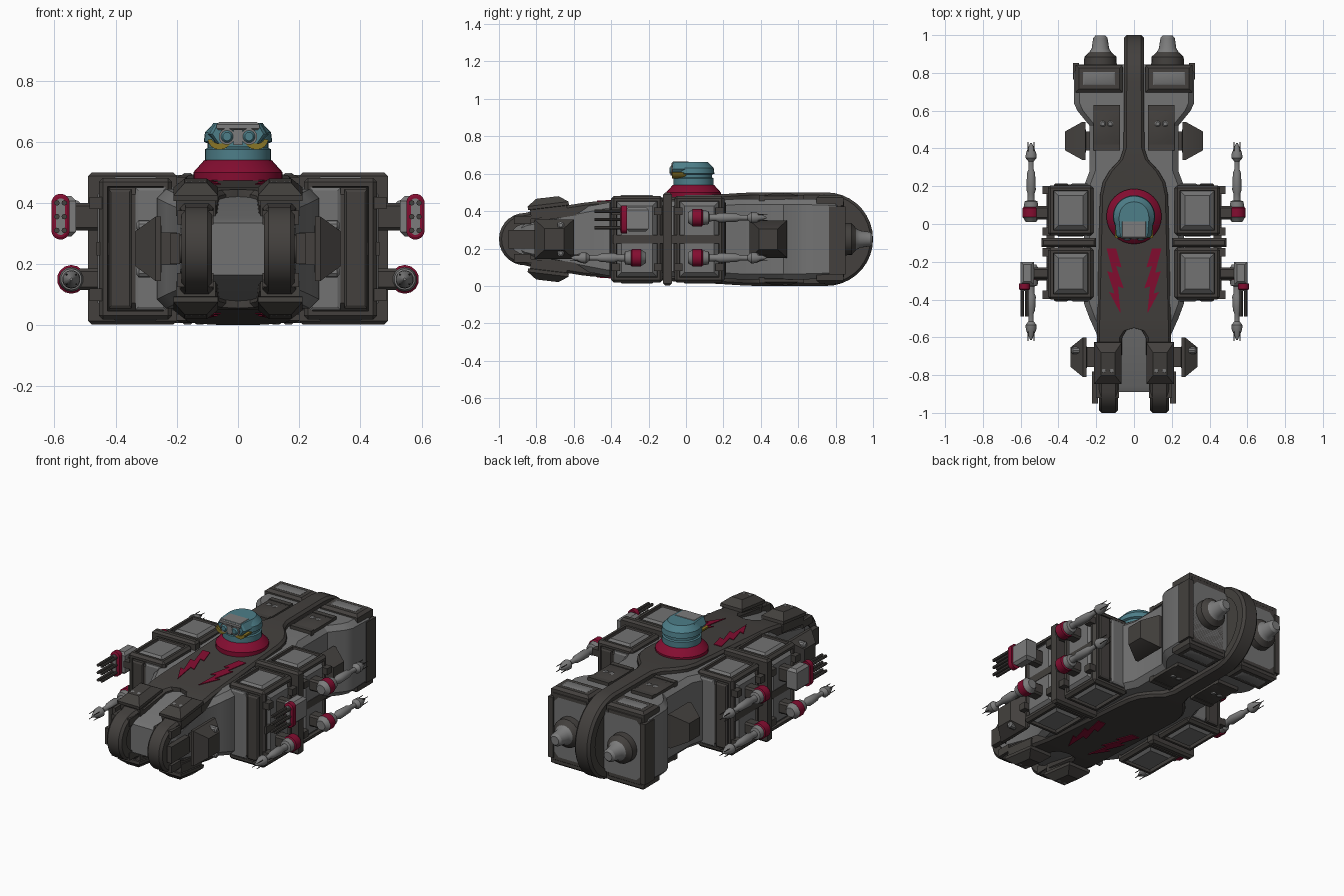
import bpy, bmesh, math
from mathutils import Vector

if "Cube" in bpy.data.objects:
    bpy.data.objects.remove(bpy.data.objects["Cube"])

CZ = 0.25  # hull is symmetric about z = 0.25; meshes are built relative to that height
COLOURS = [("dark_hull", (.056, .051, .047)), ("light_hull", (.17, .17, .17)),
           ("metal", (.20, .20, .20)), ("red", (.23, .004, .03)),
           ("teal", (.075, .21, .25)), ("yellow", (.25, .18, .02))]
MATS = []
for n, c in COLOURS:
    m = bpy.data.materials.new(n)
    m.diffuse_color = (*c, 1)
    m.use_nodes = True
    m.node_tree.nodes["Principled BSDF"].inputs["Base Color"].default_value = m.diffuse_color
    MATS.append(m)
DARK, LIGHT, METAL, RED, TEAL, YELLOW = range(6)
X, Y, Z = Vector((1, 0, 0)), Vector((0, 1, 0)), Vector((0, 0, 1))


def finish(bm, name, mirror=""):
    bmesh.ops.recalc_face_normals(bm, faces=bm.faces[:])
    me = bpy.data.meshes.new(name)
    for f in bm.faces:
        f.smooth = True
    bm.to_mesh(me)
    bm.free()
    for m in MATS:
        me.materials.append(m)
    me.set_sharp_from_angle(angle=math.radians(28))
    ob = bpy.data.objects.new(name, me)
    ob.location.z = CZ
    bpy.context.collection.objects.link(ob)
    if mirror:
        mod = ob.modifiers.new("mirror", 'MIRROR')
        mod.use_axis = ["x" in mirror, False, "z" in mirror]
    return ob


def skin(bm, rings, mats, caps=True):
    """Join equal-length closed rings of points; mats gives one colour per gap."""
    vs = [[bm.verts.new(p) for p in r] for r in rings]
    n = len(vs[0])
    for k in range(len(vs) - 1):
        for i in range(n):
            j = (i + 1) % n
            bm.faces.new((vs[k][i], vs[k][j], vs[k + 1][j], vs[k + 1][i])).material_index = mats[k]
    if caps:
        bm.faces.new(vs[0]).material_index = mats[0]
        bm.faces.new(vs[-1]).material_index = mats[-1]


def frustum(bm, c, axis, layers, mat, u=None):
    """Rectangular layers (height, width_u, width_v) stacked along axis."""
    c, n = Vector(c), Vector(axis).normalized()
    u = u or (Y if abs(n.x) > .7 else X)
    v = n.cross(u)
    skin(bm, [[c + n * h + u * a * s / 2 + v * b * t / 2
               for s, t in ((-1, -1), (1, -1), (1, 1), (-1, 1))] for h, a, b in layers],
         [mat] * (len(layers) - 1))


def box(bm, x0, x1, y0, y1, z0, z1, mat, ch=0.0):
    c = ((x0 + x1) / 2, (y0 + y1) / 2, z0)
    w, d, h = x1 - x0, y1 - y0, z1 - z0
    lay = [(0, w, d), (h, w, d)] if not ch else \
        [(0, w - 2 * ch, d - 2 * ch), (ch, w, d), (h - ch, w, d), (h, w - 2 * ch, d - 2 * ch)]
    frustum(bm, c, Z, lay, mat, X)


def lathe(bm, c, axis, prof, seg=16):
    """Profile of (distance, radius, colour) turned around axis."""
    c = Vector(c)
    u = Z if abs(axis.z) < .5 else X
    v = axis.cross(u)
    skin(bm, [[c + axis * d + (u * math.cos(a) + v * math.sin(a)) * r
               for a in [2 * math.pi * i / seg for i in range(seg)]] for d, r, _ in prof],
         [p[2] for p in prof[:-1]])


def pad(bm, c, axis, a, b, h, lights, neck=.5):
    """Armour frustum on a neck, with little lamps."""
    n = Vector(axis).normalized()
    frustum(bm, c, n, [(-.05, a * neck, b * neck), (0, a * neck, b * neck), (.002, a, b),
                       (.02, a, b), (h, a * .5, b * .55)], DARK)
    for p in lights:
        lathe(bm, p, n, [(-.03, .019, METAL), (.006, .019, METAL), (.014, .01, METAL)], 10)


def armour_block(name, b, light_axes, slope=.034):
    """Chamfered block with framed raised panels on its faces."""
    bm = bmesh.new()
    box(bm, *b, DARK)
    bmesh.ops.recalc_face_normals(bm, faces=bm.faces[:])
    bmesh.ops.bevel(bm, geom=bm.edges[:], offset=.014, segments=1, affect='EDGES')
    for f in [f for f in bm.faces if f.calc_area() > .012]:
        n = f.normal.copy()
        bmesh.ops.inset_individual(bm, faces=[f], thickness=.02, depth=0)
        bmesh.ops.inset_individual(bm, faces=[f], thickness=.004, depth=-.018)
        r = bmesh.ops.inset_individual(bm, faces=[f], thickness=slope, depth=.022)
        if any(abs(n[i]) > .9 for i in light_axes):
            for g in r["faces"] + [f]:
                g.material_index = LIGHT
    return finish(bm, name, "x")


# --- light inner hull: (y, half width, half height) lofted with chamfers
bm = bmesh.new()
rings = []
for y, w, h in [(-.89, .17, .085), (-.86, .19, .1), (-.6, .19, .16), (-.5, .235, .18), (-.42, .265, .195),
                (.2, .265, .21), (.28, .235, .215), (.52, .235, .215), (.6, .30, .215), (.64, .318, .215),
                (.8, .318, .21), (.845, .29, .18)]:
    c = .03
    rings.append([(x, y, z) for x, z in ((w, h - c), (w - c, h), (c - w, h), (-w, h - c),
                                         (-w, c - h), (c - w, -h), (w - c, -h), (w, c - h))])
skin(bm, rings, [LIGHT] * (len(rings) - 1))
finish(bm, "inner_hull")

# --- dark spine wrapping over the ship: (y, height, inner x, outer x)
path = [(.75 + .25 * math.cos(a), .25 * math.sin(a), 0, .052)
        for a in [math.pi / 2 * i / 9 for i in range(10)]]
path += [(.4, .25, 0, .055), (.34, .249, 0, .075), (.28, .246, 0, .13), (.22, .242, 0, .165), (.15, .238, 0, .18),
         (-.5, .2, 0, .195), (-.55, .194, 0, .197), (-.565, .192, .04, .197), (-.6, .186, .062, .197),
         (-.8, .156, .068, .195), (-.83, .148, .08, .19)]
path += [(-.86 - .14 * math.sin(a), .14 * math.cos(a), .085, .185)
         for a in [math.pi / 2 * i / 7 for i in range(8)]]
bm = bmesh.new()
rings = []
for i, (y, w, xi, xo) in enumerate(path):
    p, q = path[max(i - 1, 0)], path[min(i + 1, len(path) - 1)]
    n = Vector((-(q[1] - p[1]), q[0] - p[0])).normalized()
    if i in (0, len(path) - 1):
        n = Vector((-1 if y > 0 else 1, 0))
    t, c = .06, .014
    ci = c if xi > .03 else 0
    rings.append([(x, y + n.x * d, w + n.y * d) for x, d in
                  ((xi, ci), (xi + ci, 0), (xo - c, 0), (xo, c), (xo, t), (xi, t))])
skin(bm, rings, [DARK] * len(rings), caps=False)
bmesh.ops.remove_doubles(bm, verts=bm.verts[:], dist=1e-5)
finish(bm, "spine_plate", "xz")
bm = bmesh.new()
lathe(bm, (-.045, .75, 0), X, [(0, .235, DARK), (.09, .235, DARK)], 36)
finish(bm, "stern_fin")

# --- nose hubs inside the front prongs
bm = bmesh.new()
lathe(bm, (.095, -.86, 0), X, [(0, .1, DARK), (.08, .1, LIGHT), (.08, .05, DARK), (.1, .045, DARK)], 20)
finish(bm, "nose_hub", "x")

# --- bulkhead ribs and tall side pods
bm = bmesh.new()
box(bm, .2, .49, -.122, -.075, -.248, .25, DARK, .012)
finish(bm, "bulkhead", "x")
armour_block("front_pod", (.215, .455, -.4, -.125, -.232, .232), (0, 2))
armour_block("rear_pod", (.215, .455, -.062, .205, -.232, .232), (0, 2))

# --- pod end panels, dividing rail and corner brackets
bm = bmesh.new()
for y, s in ((-.4, -1), (.205, 1)):
    frustum(bm, (.285, y - s * .02, 0), Y * s, [(0, .1, .4), (.024, .1, .4), (.03, .08, .38)], LIGHT)
    frustum(bm, (.385, y - s * .02, 0), Y * s, [(0, .075, .39), (.024, .075, .39), (.03, .06, .37)], DARK)
box(bm, .42, .462, -.39, .19, -.022, .022, DARK)
finish(bm, "pod_panels", "x")
bm = bmesh.new()
for y in (-.375, -.15, -.04, .18):
    box(bm, .43, .485, y - .022, y + .022, .13, .17, DARK)
finish(bm, "pod_bracket", "xz")

# --- engine blocks, nozzles
bm = bmesh.new()
for s in (1, -1):  # raised frames above and below the engines
    frustum(bm, (.185, .77, 0), Z * s, [(.18, .25, .145), (.222, .25, .145), (.236, .215, .11)], DARK)
    frustum(bm, (.185, .77, 0), Z * s, [(.23, .17, .07), (.237, .17, .07), (.242, .15, .05)], LIGHT)
frustum(bm, (.183, .7, 0), Y, [(0, .25, .43), (.13, .25, .43), (.145, .22, .40)], DARK)
finish(bm, "engine_block", "x")
bm = bmesh.new()
lathe(bm, (.178, 0, 0), Y, [(.82, .088, DARK), (.885, .085, DARK), (.91, .058, METAL), (.93, .046, METAL),
                            (.985, .038, METAL), (.998, .026, METAL)], 20)
finish(bm, "engine_nozzle", "x")
bm = bmesh.new()  # flank frame behind the light side panel
box(bm, .29, .324, .765, .853, -.19, .175, DARK)
finish(bm, "engine_frame", "x")

# --- armour pads with lamps
bm = bmesh.new()
pad(bm, (.145, .51, .21), Z, .14, .19, .033, [(.125, .53, .234), (.165, .53, .234)])
for y in (.405, .615):
    box(bm, .075, .215, y - .015, y + .015, .2, .235, DARK)
finish(bm, "rear_deck_pad", "xz")
bm = bmesh.new()
pad(bm, (.138, -.735, .168), (0, -.12, 1), .145, .22, .055, [(.118, -.775, .205), (.16, -.775, .205)], .9)
box(bm, .08, .2, -.92, -.83, .08, .125, DARK)
finish(bm, "nose_pad", "xz")
bm = bmesh.new()
pad(bm, (.255, .44, 0), X, .2, .2, .11, [(.35, .465, z) for z in (-.04, .04)])
finish(bm, "rear_flank_pad", "x")
bm = bmesh.new()
pad(bm, (.25, -.705, 0), X, .21, .21, .085, [(.318, -.67, z) for z in (-.075, -.035, .035, .075)])
box(bm, .19, .222, -.95, -.78, -.05, .05, DARK)
finish(bm, "front_flank_pad", "x")


# --- arm weapons: red collar, rod and spear tip with claws
def spear(name, y, z, d, length):
    bm = bmesh.new()
    c = (.545, y, z)
    box(bm, .44, .53, y - .035, y + .035, z - .035, z + .035, DARK, .01)
    a = Y * d
    lathe(bm, c, a, [(-.05, .028, METAL), (-.028, .042, METAL), (-.024, .047, RED), (.024, .047, RED),
                     (.03, .04, METAL), (.06, .035, METAL), (.065, .02, METAL), (.1, .018, METAL),
                     (.12, .026, METAL), (length - .16, .022, METAL), (length - .14, .014, METAL),
                     (length - .1, .014, METAL), (length - .08, .03, METAL), (length - .055, .028, METAL),
                     (length, .004, METAL)], 14)
    for i in range(4):
        t = math.pi / 4 + i * math.pi / 2
        lathe(bm, (.545 + .022 * math.cos(t), y, z + .022 * math.sin(t)), a,
              [(length - .07, .004, DARK), (length + .005, .002, DARK)], 5)
    finish(bm, name, "x")


spear("rear_upper_spear", .06, .115, 1, .37)
spear("rear_lower_spear", .06, -.1, 1, .37)
spear("front_lower_spear", -.265, -.1, -1, .35)

# --- gun pods: grey housing, red capsule face, barrels
bm = bmesh.new()
box(bm, .44, .54, -.29, -.23, .06, .15, DARK, .01)
box(bm, .53, .6, -.32, -.2, .04, .172, METAL, .015)


def capsule(y, g):
    return [(.58 + g * math.cos(t), y, .105 + math.copysign(.045, math.sin(t)) + g * math.sin(t))
            for t in [math.pi * (i + .5) / 8 for i in range(16)]]


skin(bm, [capsule(-.315, .03), capsule(-.345, .03), capsule(-.35, .022)], [RED, RED])
skin(bm, [capsule(-.34, .015), capsule(-.354, .015)], [METAL])
for z in (.06, .105, .15):
    for x in (.568, .592):
        lathe(bm, (x, -.34, z), -Y, [(0, .009, DARK), (.15, .009, DARK)], 8)
finish(bm, "gun_pod", "x")

# --- lightning stripes, thin plates on the sloped deck
bm = bmesh.new()
bolt = [(.145, -.13), (.095, -.13), (.066, -.23), (.095, -.222), (.055, -.34), (.085, -.33), (.07, -.475),
        (.132, -.36), (.104, -.368), (.142, -.25), (.112, -.258)]
skin(bm, [[(x, y, .238 + (y - .15) * .0585 + h) for x, y in bolt] for h in (-.002, .004)], [RED])
finish(bm, "lightning_stripe", "xz")

# --- bridge turret
bm = bmesh.new()
lathe(bm, (0, .04, 0), Z, [(.22, .146, RED), (.25, .146, RED), (.288, .112, RED), (.29, .108, TEAL),
                           (.325, .108, TEAL), (.33, .1, TEAL), (.345, .1, TEAL), (.35, .112, TEAL),
                           (.38, .108, TEAL), (.412, .078, TEAL)], 32)
finish(bm, "bridge_dome")
bm = bmesh.new()
face = [(-.08, .412), (.08, .412), (.104, .375), (.07, .335), (-.07, .335), (-.104, .375)]
skin(bm, [[(x * k, y, z) for x, z in face] for y, k in ((.04, 1), (-.06, .9), (-.072, .8))], [TEAL, TEAL])
box(bm, -.07, .07, -.077, .02, .385, .414, METAL, .008)
box(bm, -.014, .014, -.082, -.04, .34, .39, METAL)
for s in (-1, 1):
    lathe(bm, (.036 * s, -.06, .367), -Y, [(0, .027, METAL), (.02, .027, METAL), (.02, .02, TEAL), (.028, .014, TEAL)], 16)
    arc = [math.pi * (1.05 + .9 * i / 8) for i in range(9)]  # yellow crescents below the eyes
    ring = [(.06 * s + .04 * math.cos(a), .362 + .038 * math.sin(a)) for a in arc] + \
           [(.06 * s + .026 * math.cos(a), .362 + .018 * math.sin(a)) for a in reversed(arc)]
    skin(bm, [[(x, y, z) for x, z in ring] for y in (-.075, .0)], [YELLOW])
finish(bm, "bridge_visor")
